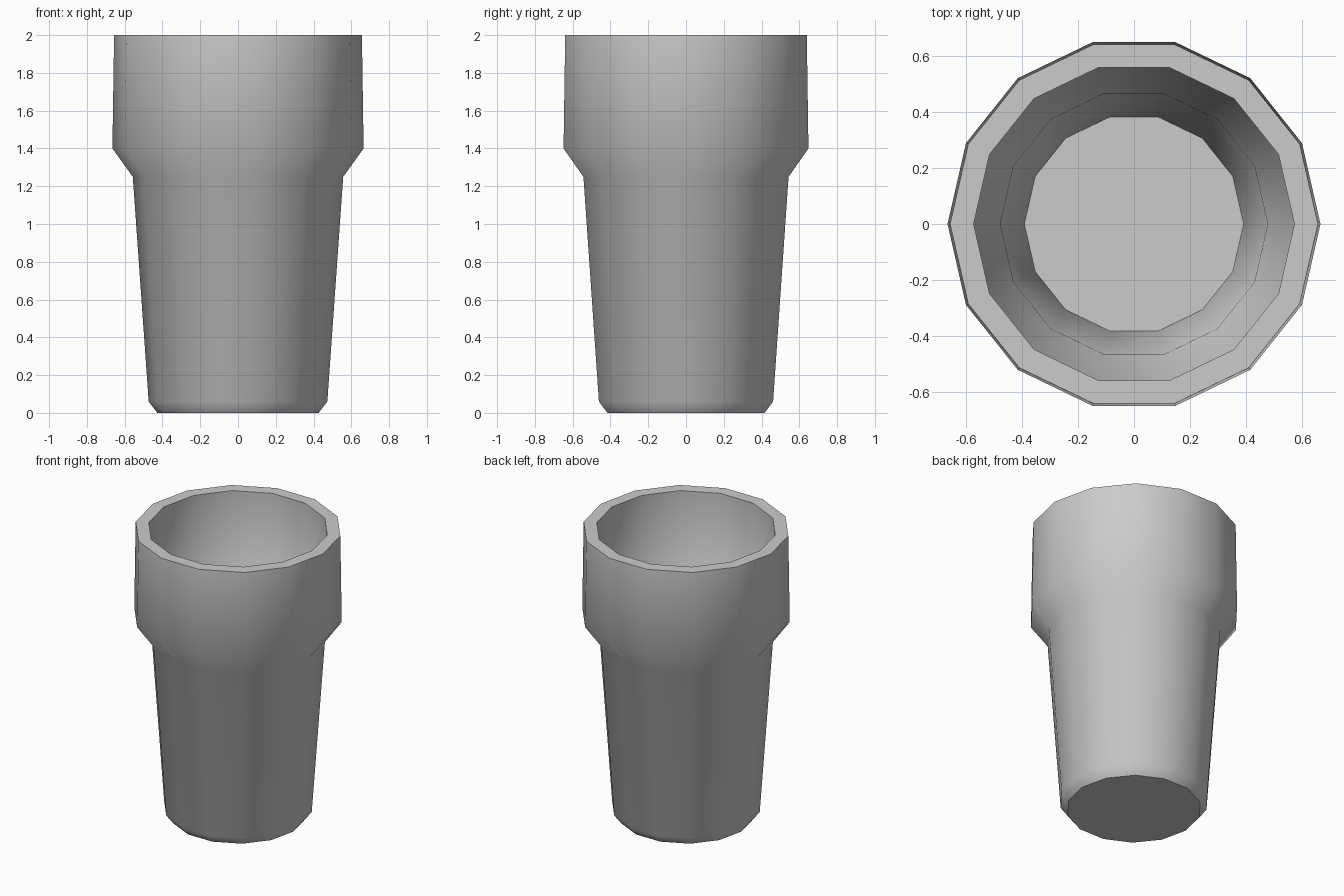
import bpy, bmesh, math

if "Cube" in bpy.data.objects:
    bpy.data.objects.remove(bpy.data.objects["Cube"])

SIDES = 14

# Closed wall section (radius, height): outside going up, then inside going down
PROFILE = [
    (0.427, 0.0), (0.473, 0.06), (0.557, 1.25), (0.665, 1.40), (0.656, 2.0),
    (0.572, 2.0), (0.582, 1.43), (0.477, 1.276), (0.391, 0.082),
]

bm = bmesh.new()


def ring(radius, z):
    step = 2 * math.pi / SIDES
    return [bm.verts.new((radius * math.cos(i * step), radius * math.sin(i * step), z))
            for i in range(SIDES)]


# Walls and rim
rings = [ring(r, z) for r, z in PROFILE]
for low, high in zip(rings, rings[1:]):
    for i in range(SIDES):
        j = (i + 1) % SIDES
        bm.faces.new((low[i], low[j], high[j], high[i]))

# Underside and inner floor
bm.faces.new(rings[0][::-1])
bm.faces.new(rings[-1])
bmesh.ops.recalc_face_normals(bm, faces=bm.faces)

mesh = bpy.data.meshes.new("drinking_glass")
bm.to_mesh(mesh)
bm.free()
glass = bpy.data.objects.new("drinking_glass", mesh)
bpy.context.collection.objects.link(glass)

# Smooth sides with a crisp rim and base
bpy.context.view_layer.objects.active = glass
glass.select_set(True)
bpy.ops.object.shade_smooth_by_angle(angle=math.radians(45))
